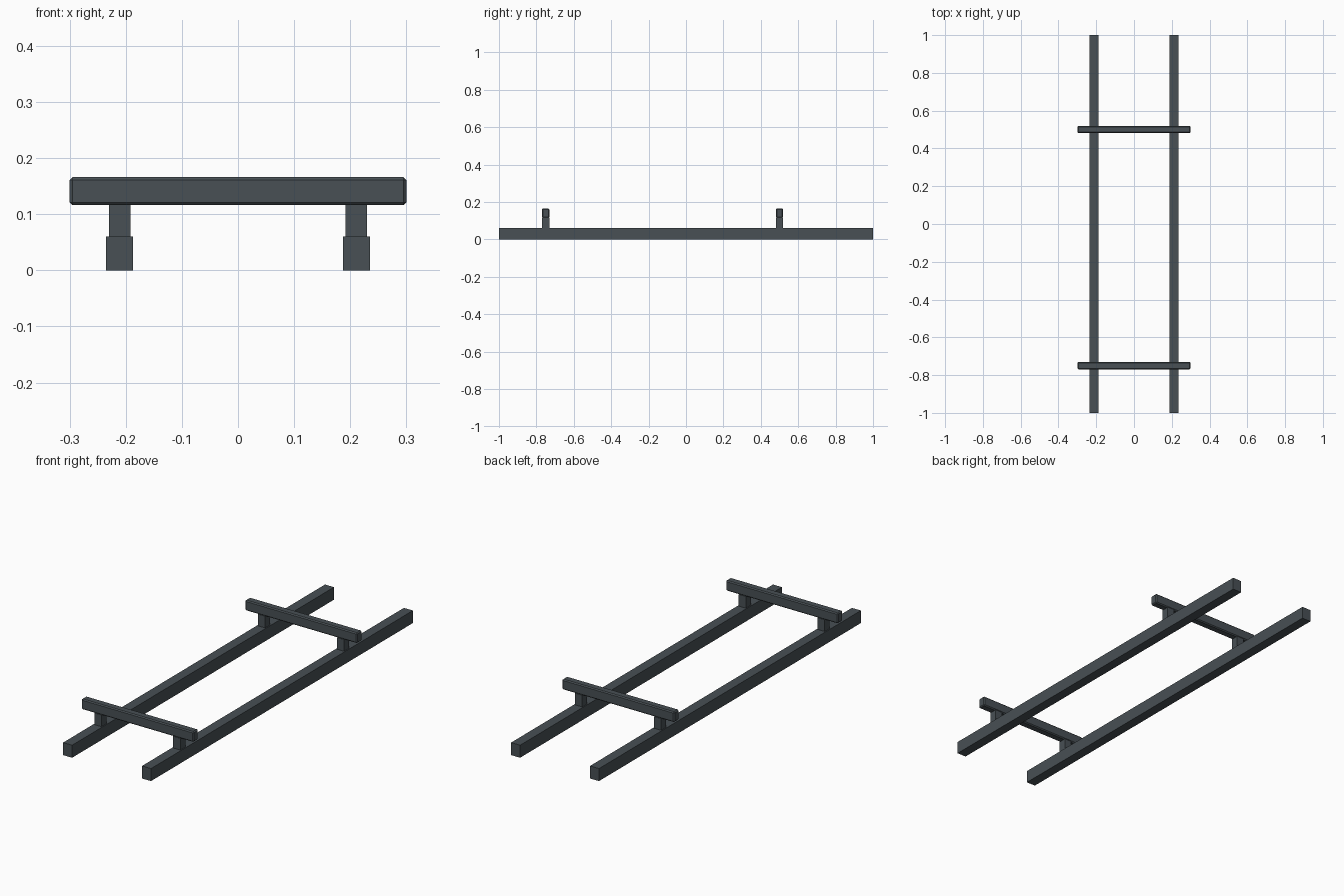
import bpy

if "Cube" in bpy.data.objects:
    bpy.data.objects.remove(bpy.data.objects["Cube"])

mat = bpy.data.materials.new("dark_metal")
mat.diffuse_color = (0.065, 0.08, 0.09, 1)
mat.use_nodes = True
mat.node_tree.nodes["Principled BSDF"].inputs["Base Color"].default_value = mat.diffuse_color


def box(name, center, size, bevel=0.0):
    bpy.ops.mesh.primitive_cube_add(size=1, location=center)
    ob = bpy.context.object
    ob.name = name
    ob.scale = size
    bpy.ops.object.transform_apply(location=False, rotation=False, scale=True)
    ob.data.materials.append(mat)
    if bevel:
        mod = ob.modifiers.new("edge_bevel", 'BEVEL')
        mod.width = bevel
        mod.segments = 1
    return ob


RAIL_X = 0.211
SIDES = (("left", -1), ("right", 1))
BARS = (("front", -0.75), ("rear", 0.5))

# Long side rails
for side, s in SIDES:
    box(f"{side}_rail", (s * RAIL_X, 0, 0.03025), (0.048, 2.0, 0.0605))

# Crossbars with chamfered edges, each on two short posts
for place, y in BARS:
    box(f"{place}_crossbar", (0, y, 0.141), (0.6, 0.038, 0.05), bevel=0.005)
    for side, s in SIDES:
        box(f"{place}_{side}_post", (s * RAIL_X, y, 0.0885), (0.038, 0.038, 0.057))
